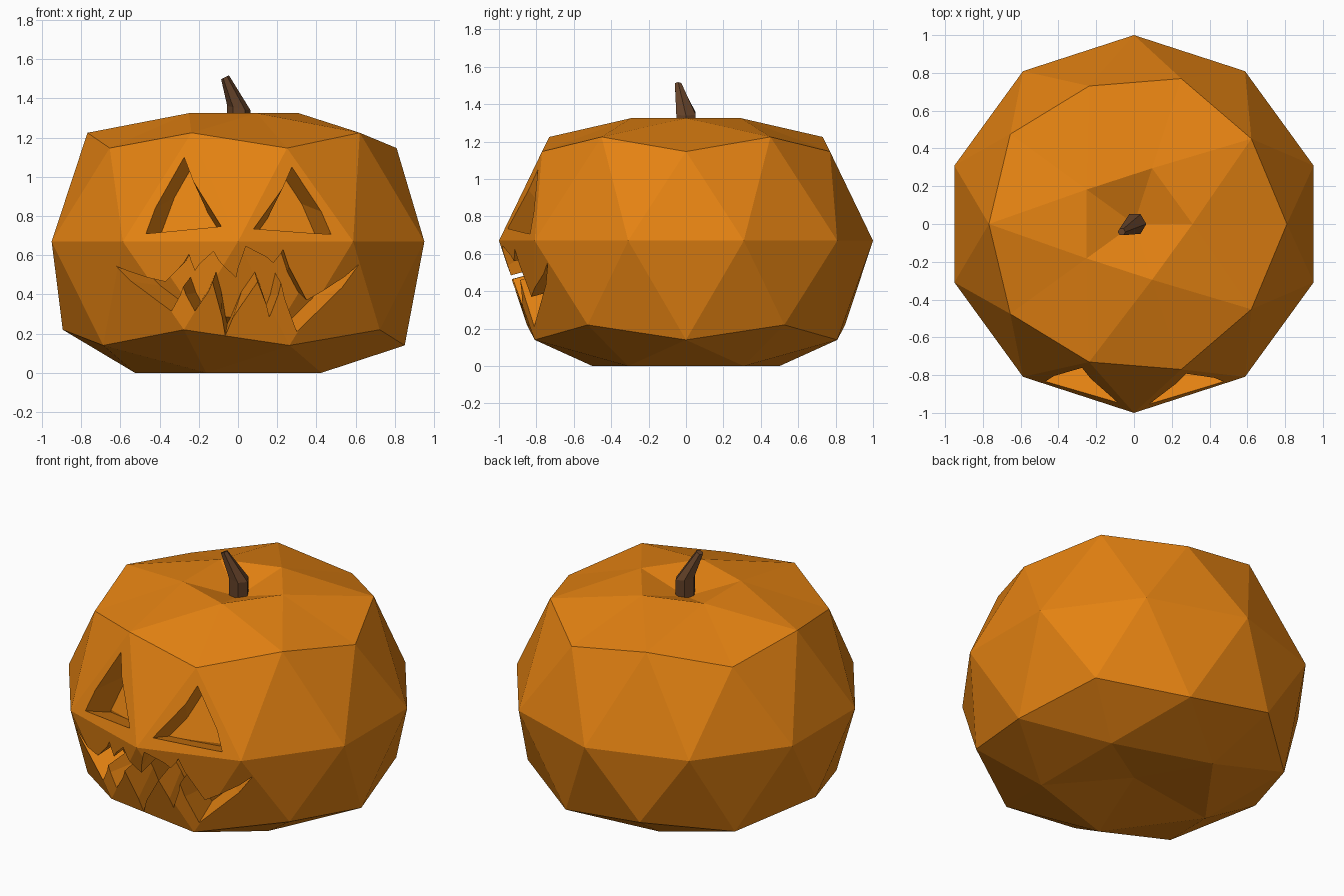
import bpy, bmesh, math
from mathutils import Vector
from mathutils.bvhtree import BVHTree

if "Cube" in bpy.data.objects:
    bpy.data.objects.remove(bpy.data.objects["Cube"])


def material(name, color):
    m = bpy.data.materials.new(name)
    m.diffuse_color = (*color, 1)
    m.use_nodes = True
    m.node_tree.nodes["Principled BSDF"].inputs["Base Color"].default_value = m.diffuse_color
    return m


orange = material("pumpkin orange", (0.78, 0.225, 0.006))
brown = material("stem brown", (0.13, 0.055, 0.022))


def make_object(name, bm, mat):
    me = bpy.data.meshes.new(name)
    bm.to_mesh(me)
    bm.free()
    me.materials.append(mat)
    ob = bpy.data.objects.new(name, me)
    bpy.context.collection.objects.link(ob)
    return ob


# Pumpkin shape: icosphere whose rings are moved (sphere z, radius scale, new z)
MID = 0.67
RINGS = [(1, 1, 1.23), (0.85, 0.59, 1.325), (0.526, 0.903, 1.225), (0.447, 0.905, 1.147),
         (0, 1, MID), (-0.447, 1, 0.22), (-0.526, 1, 0.14), (-0.85, 1, 0), (-1, 1, 0.07)]


def pumpkin_mesh(scale=1.0):
    bm = bmesh.new()
    bmesh.ops.create_icosphere(bm, subdivisions=2, radius=1)
    for v in bm.verts:
        _, s, z = min(RINGS, key=lambda r: abs(r[0] - v.co.z))
        v.co = (v.co.x * s * scale, v.co.y * s * scale, MID + (z - MID) * scale)
    return bm


def subtract(target, cutter):
    mod = target.modifiers.new("cut", 'BOOLEAN')
    mod.operation = 'DIFFERENCE'
    mod.solver = 'EXACT'
    mod.object = cutter
    bpy.context.view_layer.update()
    dg = bpy.context.evaluated_depsgraph_get()
    me = bpy.data.meshes.new_from_object(target.evaluated_get(dg))
    target.modifiers.clear()
    target.data = me


bm = pumpkin_mesh()
surface = BVHTree.FromBMesh(bm)
body = make_object("pumpkin", bm, orange)
core = make_object("carving_floor_helper", pumpkin_mesh(0.80), orange)
core.hide_render = True


# Cutter that follows an outline in the front view, running inward along the surface normal
def carve(name, outline, lean_z):
    bm = bmesh.new()
    front, back = [], []
    for x, z in outline:
        p = surface.ray_cast(Vector((x, -2, z)), Vector((0, 1, 0)))[0]
        d = Vector((-0.75 * x, 1, lean_z))
        front.append(bm.verts.new(p - 0.2 * d))
        back.append(bm.verts.new(p + 0.4 * d))
    bm.faces.new(front)
    bm.faces.new(back[::-1])
    n = len(outline)
    for i in range(n):
        j = (i + 1) % n
        bm.faces.new((front[j], front[i], back[i], back[j]))
    bmesh.ops.recalc_face_normals(bm, faces=bm.faces)
    bmesh.ops.triangulate(bm, faces=bm.faces)
    cutter = make_object(name, bm, orange)
    subtract(cutter, core)
    subtract(body, cutter)
    bpy.data.objects.remove(cutter)


# Eyes
carve("left_eye", [(-0.275, 1.10), (-0.47, 0.71), (-0.085, 0.747)], -0.34)
carve("right_eye", [(0.275, 1.05), (0.08, 0.735), (0.475, 0.707)], -0.34)

# Jagged mouth: upper teeth left to right, lower teeth right to left
carve("mouth", [(-0.62, 0.545), (-0.37, 0.465), (-0.25, 0.605), (-0.22, 0.52), (-0.125, 0.62),
                (-0.01, 0.485), (0.04, 0.645), (0.18, 0.56), (0.23, 0.63), (0.35, 0.37),
                (0.62, 0.557), (0.30, 0.21), (0.22, 0.46), (0.16, 0.285), (0.10, 0.465),
                (-0.065, 0.19), (-0.13, 0.465), (-0.22, 0.315), (-0.28, 0.44), (-0.34, 0.315)], 0.27)
bpy.data.objects.remove(core)

# Bent stem: six-sided rings (x, y, z, radius, tilt), lofted
bm = bmesh.new()
rings = []
for cx, cy, cz, r, tilt in [(0.005, 0, 1.2, 0.06, 0), (0.005, 0, 1.35, 0.06, -0.2),
                            (-0.066, -0.042, 1.508, 0.02, 0.5)]:
    ring = []
    for i in range(6):
        a = math.tau * i / 6
        dx = r * math.cos(a)
        ring.append(bm.verts.new((cx + dx, cy + r * math.sin(a), cz + tilt * dx)))
    rings.append(ring)
for low, high in zip(rings, rings[1:]):
    for i in range(6):
        j = (i + 1) % 6
        bm.faces.new((low[i], low[j], high[j], high[i]))
bm.faces.new(rings[0][::-1])
bm.faces.new(rings[-1])
make_object("stem", bm, brown)
